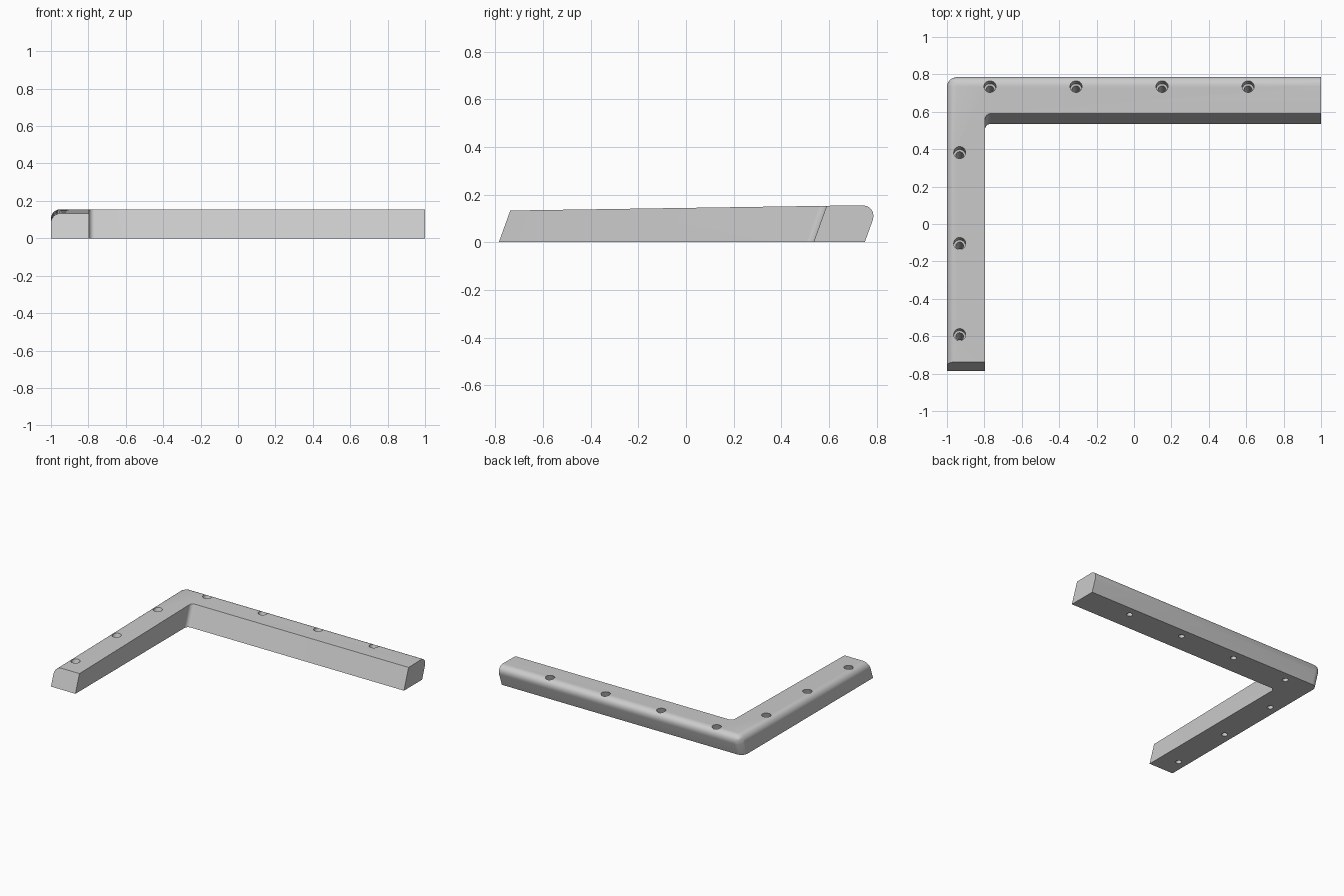
import bpy, bmesh, math
from mathutils import Vector

cube = bpy.data.objects.get("Cube")
if cube:
    bpy.data.objects.remove(cube, do_unlink=True)

LEAN = 0.36                      # backward lean per unit of height
AXIS = Vector((0, LEAN, 1))

mat = bpy.data.materials.new("plain grey")
mat.use_nodes = True
grey = (0.6, 0.6, 0.6, 1)
mat.diffuse_color = grey
mat.node_tree.nodes["Principled BSDF"].inputs["Base Color"].default_value = grey


def top_point(x, y):
    """Point on the gently sloping top above base point (x, y)."""
    z = (0.144 + 0.015 * y) / (1 - 0.015 * LEAN)
    return Vector((x, y, 0)) + AXIS * z


# Leaning L-shaped bar
outline = [(-1, -0.785), (-0.797, -0.785), (-0.797, 0.535),
           (1, 0.535), (1, 0.75), (-1, 0.75)]
bm = bmesh.new()
low = [bm.verts.new((x, y, 0)) for x, y in outline]
high = [bm.verts.new(top_point(x, y)) for x, y in outline]
bm.faces.new(low[::-1])
bm.faces.new(high)
for i in range(len(outline)):
    j = (i + 1) % len(outline)
    bm.faces.new((low[i], low[j], high[j], high[i]))

# Rounded edges: back top, left top, outer corner, inner corner
WIDEST = 0.0714
weight = bm.edges.layers.float.new("bevel_weight_edge")
for a, b, width in ((high[4], high[5], WIDEST), (high[5], high[0], 0.05),
                    (low[5], high[5], 0.05), (low[2], high[2], 0.03)):
    bm.edges.get((a, b))[weight] = width / WIDEST
mesh = bpy.data.meshes.new("angled_bar")
bm.to_mesh(mesh)
bm.free()
bar = bpy.data.objects.new("angled_bar", mesh)
bpy.context.collection.objects.link(bar)
mesh.materials.append(mat)
bevel = bar.modifiers.new("rounding", "BEVEL")
bevel.limit_method = "WEIGHT"
bevel.width = WIDEST
bevel.segments = 10

# Stepped screw holes along the lean
STEPS = [(-0.03, 0.021), (0.105, 0.021), (0.105, 0.032), (0.2, 0.032)]
SIDES = 32
holes = [(x, 0.68) for x in (-0.77, -0.31, 0.15, 0.61)]
holes += [(-0.932, y) for y in (0.328, -0.155, -0.64)]
bm = bmesh.new()
for x, y in holes:
    rings = []
    for z, r in STEPS:
        centre = Vector((x, y, 0)) + AXIS * z
        rings.append([bm.verts.new(centre + Vector((
            r * math.cos(math.tau * k / SIDES),
            r * math.sin(math.tau * k / SIDES), 0))) for k in range(SIDES)])
    bm.faces.new(rings[0][::-1])
    bm.faces.new(rings[-1])
    for a, b in zip(rings, rings[1:]):
        for k in range(SIDES):
            n = (k + 1) % SIDES
            bm.faces.new((a[k], a[n], b[n], b[k]))
cut_mesh = bpy.data.meshes.new("hole_cutter")
bm.to_mesh(cut_mesh)
bm.free()
cut_mesh.materials.append(mat)
cutter = bpy.data.objects.new("hole_cutter", cut_mesh)
bpy.context.collection.objects.link(cutter)
cutter.hide_render = True
boolean = bar.modifiers.new("holes", "BOOLEAN")
boolean.operation = "DIFFERENCE"
boolean.solver = "EXACT"
boolean.object = cutter

# Apply, remove the cutter, shade
bpy.ops.object.select_all(action="DESELECT")
bar.select_set(True)
bpy.context.view_layer.objects.active = bar
for name in ("rounding", "holes"):
    bpy.ops.object.modifier_apply(modifier=name)
bpy.data.objects.remove(cutter, do_unlink=True)
bpy.ops.object.shade_smooth_by_angle(angle=math.radians(30))
